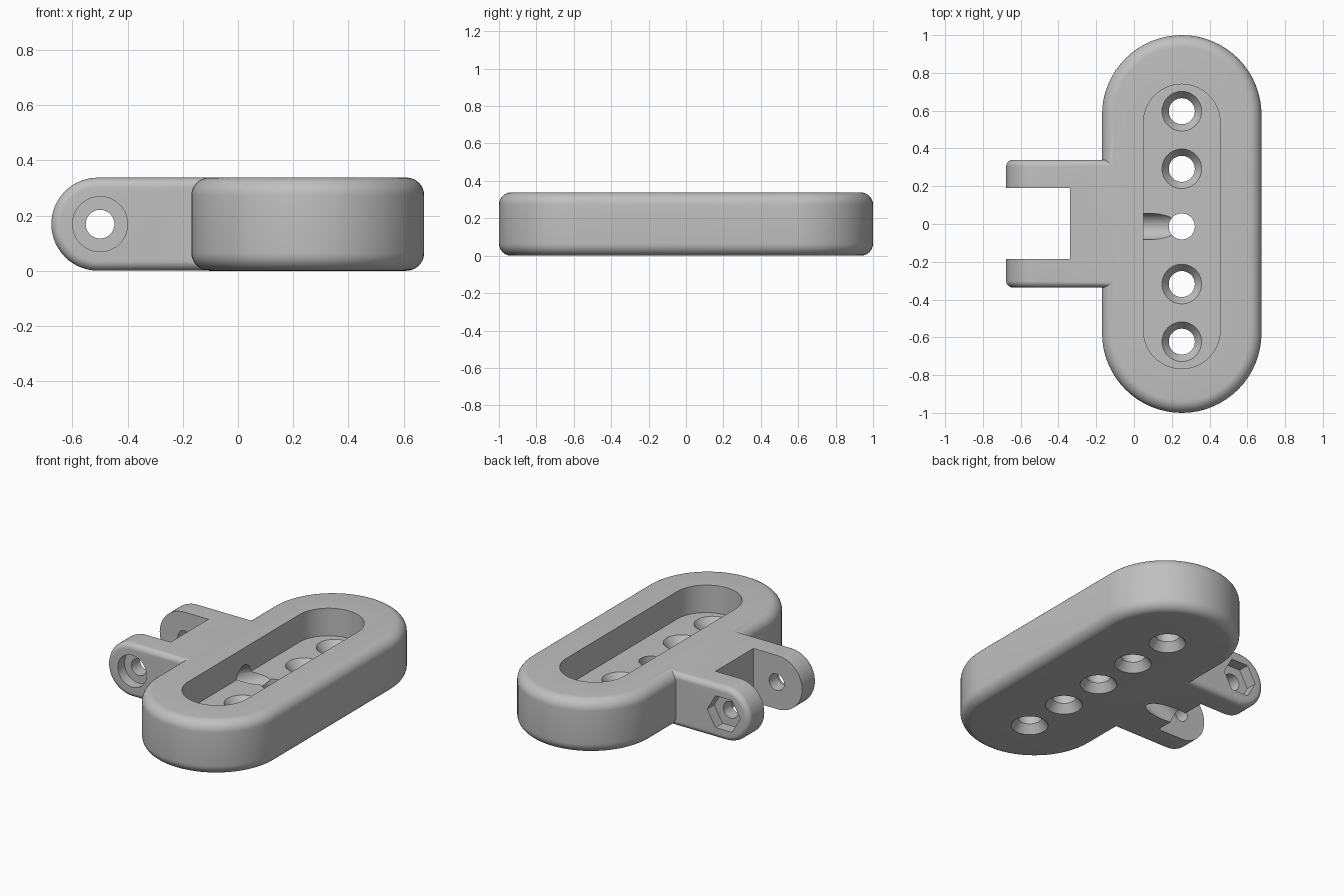
import bpy, bmesh, math
from mathutils import Vector, Matrix

if "Cube" in bpy.data.objects:
    bpy.data.objects.remove(bpy.data.objects["Cube"])

HEIGHT = 0.338
MID_Z = HEIGHT / 2
BODY_X = 0.253
FLOOR_Z = 0.165
ROW_Y = -0.013

grey = bpy.data.materials.new("plain_grey")
grey.use_nodes = True
COLOUR = (0.53, 0.53, 0.53, 1)
grey.diffuse_color = COLOUR
grey.node_tree.nodes["Principled BSDF"].inputs["Base Color"].default_value = COLOUR


def loft(name, loops, matrix=Matrix()):
    """Closed solid skinned through a stack of matching point loops."""
    bm = bmesh.new()
    rings = [[bm.verts.new(matrix @ Vector(p)) for p in loop] for loop in loops]
    for a, b in zip(rings, rings[1:]):
        for i in range(len(a)):
            j = (i + 1) % len(a)
            bm.faces.new((a[i], a[j], b[j], b[i]))
    bm.faces.new(rings[0])
    bm.faces.new(rings[-1])
    bmesh.ops.recalc_face_normals(bm, faces=bm.faces)
    mesh = bpy.data.meshes.new(name)
    bm.to_mesh(mesh)
    bm.free()
    mesh.materials.append(grey)
    obj = bpy.data.objects.new(name, mesh)
    bpy.context.collection.objects.link(obj)
    return obj


def stadium(radius, half, z, cy=0.0, steps=32):
    pts = []
    for sign, start in ((1, 0), (-1, math.pi)):
        for i in range(steps + 1):
            a = start + math.pi * i / steps
            pts.append((BODY_X + radius * math.cos(a),
                        cy + sign * half + radius * math.sin(a), z))
    return pts


def lug_profile(radius, y, right=0.0, steps=32):
    arc = [math.pi / 2 + math.pi * i / steps for i in range(steps + 1)]
    pts = [(-0.508 + radius * math.cos(a), y, MID_Z + radius * math.sin(a)) for a in arc]
    return pts + [(right, y, MID_Z - radius), (right, y, MID_Z + radius)]


def rounded(low, high, r, steps=8):
    """(inset, position) pairs that round both rims of an extrusion."""
    quarter = [(r * (1 - math.sin(t)), r * (1 - math.cos(t)))
               for t in (math.pi / 2 * i / steps for i in range(steps + 1))]
    return ([(i, low + d) for i, d in quarter] +
            [(i, high - d) for i, d in reversed(quarter)])


def turned(name, rings, matrix, sides=40):
    """Round or many-sided cutter from (radius, height) rings."""
    angles = [2 * math.pi * i / sides for i in range(sides)]
    return loft(name, [[(r * math.cos(a), r * math.sin(a), z) for a in angles]
                       for r, z in rings], matrix)


def combine(target, tool, operation):
    mod = target.modifiers.new(operation.lower(), "BOOLEAN")
    mod.operation, mod.solver, mod.object = operation, "EXACT", tool
    bpy.context.view_layer.objects.active = target
    bpy.ops.object.modifier_apply(modifier=mod.name)
    bpy.data.objects.remove(tool)


# Rounded body and hinge lug
bracket = loft("hinge_bracket", [stadium(0.422 - i, 0.578, z)
                                 for i, z in rounded(0, HEIGHT, 0.065)])
lug = loft("hinge_lug", [lug_profile(MID_Z - 0.0004 - i, y)
                         for i, y in rounded(-0.336, 0.34, 0.035)])
combine(bracket, lug, "UNION")

# Long recess in the top
recess = loft("recess_cutter", [stadium(0.203, 0.55, z, ROW_Y) for z in (FLOOR_Z, 0.5)])
combine(bracket, recess, "DIFFERENCE")

# Gap between the two hinge prongs
gap = loft("gap_cutter", [[(-1, y, z), (-0.338, y, z), (-0.338, y, 0.5), (-1, y, 0.5)]
                          for y, z in ((-0.185, -0.1), (0.19, -0.1))])
combine(bracket, gap, "DIFFERENCE")

# Row of holes, flared below and, except the middle one, above
FLARE = 0.05
for k in range(-2, 3):
    rings = [(0.105, -0.05), (0.105, 0), (0.069, FLARE)]
    if k:
        rings += [(0.069, FLOOR_Z - FLARE), (0.105, FLOOR_Z), (0.105, FLOOR_Z + 0.05)]
    else:
        rings += [(0.069, FLOOR_Z + 0.05)]
    spot = Matrix.Translation((BODY_X, ROW_Y + 0.305 * k, 0))
    combine(bracket, turned("hole_cutter", rings, spot), "DIFFERENCE")

# Slanted channel from the recess floor down to the underside
slope = math.atan2(FLOOR_Z, 0.35)
direction = Vector((math.cos(slope), 0, math.sin(slope)))
centre = Vector((-0.11, ROW_Y, 0)) + 0.07 * Vector((-direction.z, 0, direction.x))
place = Matrix.Translation(centre) @ direction.to_track_quat("Z", "Y").to_matrix().to_4x4()
combine(bracket, turned("channel_cutter", [(0.07, -0.5), (0.07, 0.41)], place), "DIFFERENCE")

# Hinge pin hole, round bolt seat at the front, hexagonal nut seat at the back
pin = Matrix.Translation((-0.5, 0, MID_Z)) @ Matrix.Rotation(math.pi / 2, 4, "X")
combine(bracket, turned("pin_cutter", [(0.052, -0.5), (0.052, 0.5)], pin), "DIFFERENCE")
combine(bracket, turned("bolt_seat_cutter", [(0.1, 0.27), (0.1, 0.5)], pin), "DIFFERENCE")
combine(bracket, turned("nut_seat_cutter", [(0.115, -0.5), (0.115, -0.27)], pin, 6), "DIFFERENCE")

# Smooth curved walls, keep crisp rims
bpy.ops.object.select_all(action="DESELECT")
bracket.select_set(True)
bpy.context.view_layer.objects.active = bracket
bpy.ops.object.shade_smooth_by_angle(angle=math.radians(30))
